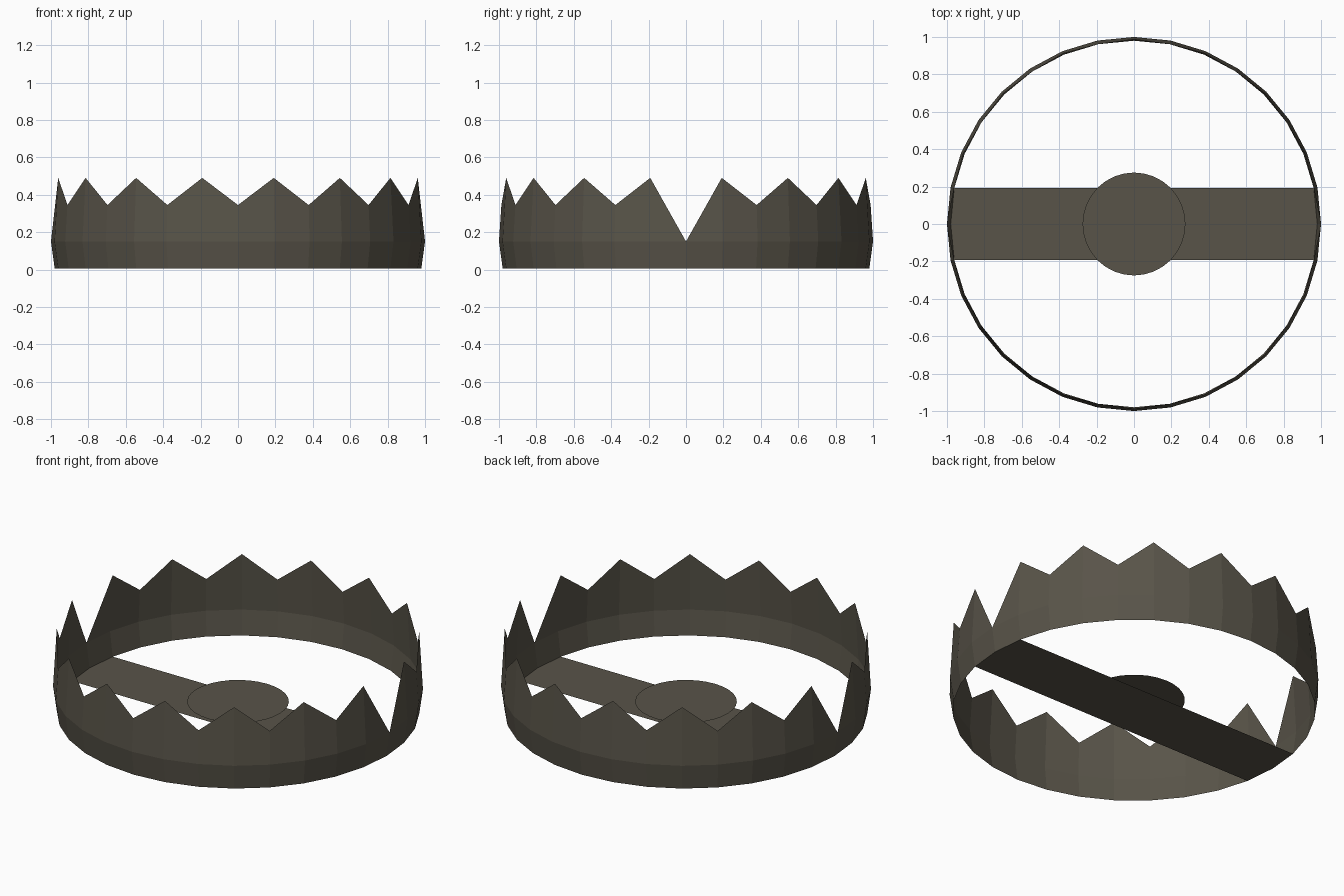
import bpy, math

if "Cube" in bpy.data.objects:
    bpy.data.objects.remove(bpy.data.objects["Cube"])

N = 32            # sides of the jaw ring
HINGE_Z = 0.15    # height of the bend and of the hinge notch


def material(name, rgb):
    m = bpy.data.materials.new(name)
    m.diffuse_color = (*rgb, 1)
    m.use_nodes = True
    m.node_tree.nodes["Principled BSDF"].inputs["Base Color"].default_value = m.diffuse_color
    return m


iron = material("dark_iron", (0.098, 0.088, 0.066))


def build(name, verts, faces):
    me = bpy.data.meshes.new(name)
    me.from_pydata(verts, [], faces)
    me.materials.append(iron)
    ob = bpy.data.objects.new(name, me)
    bpy.context.collection.objects.link(ob)
    return ob


def polar(r, i, z, n=N):
    a = 2 * math.pi * i / n
    return (r * math.cos(a), r * math.sin(a), z)


# Jaws: thin half rings, tapered below the bend, saw teeth above it
def jaw(name, start):
    verts, faces = [], []
    for k in range(N // 2 + 1):
        i = start + k
        verts += [polar(0.98, i, 0.005), polar(1.0, i, HINGE_Z)]
        if k in (0, N // 2):
            verts.append(polar(1.0, i, HINGE_Z))      # hinge notch
        elif k % 2:
            verts.append(polar(0.98, i, 0.49))        # tooth tip
        else:
            verts.append(polar(0.987, i, 0.345))      # valley
    for k in range(N // 2):
        a, b = 3 * k, 3 * k + 3
        faces.append((a, b, b + 1, a + 1))
        if k == 0:
            faces.append((a + 1, b + 1, b + 2))
        elif k == N // 2 - 1:
            faces.append((a + 1, b + 1, a + 2))
        else:
            faces.append((a + 1, b + 1, b + 2, a + 2))
    return build(name, verts, faces)


jaw("back_jaw", 0)
jaw("front_jaw", N // 2)

# Base bar: flat strip across the trap, ends following the ring
ends = [polar(0.98, i, 0.005) for i in (-1, 0, 1, 15, 16, 17)]
build("base_bar", ends, [(0, 1, 4, 5), (1, 2, 3, 4)])

# Trigger plate: flat disc floating just above the bar
build("trigger_plate", [polar(0.275, i, 0.068) for i in range(N)], [tuple(range(N))])
